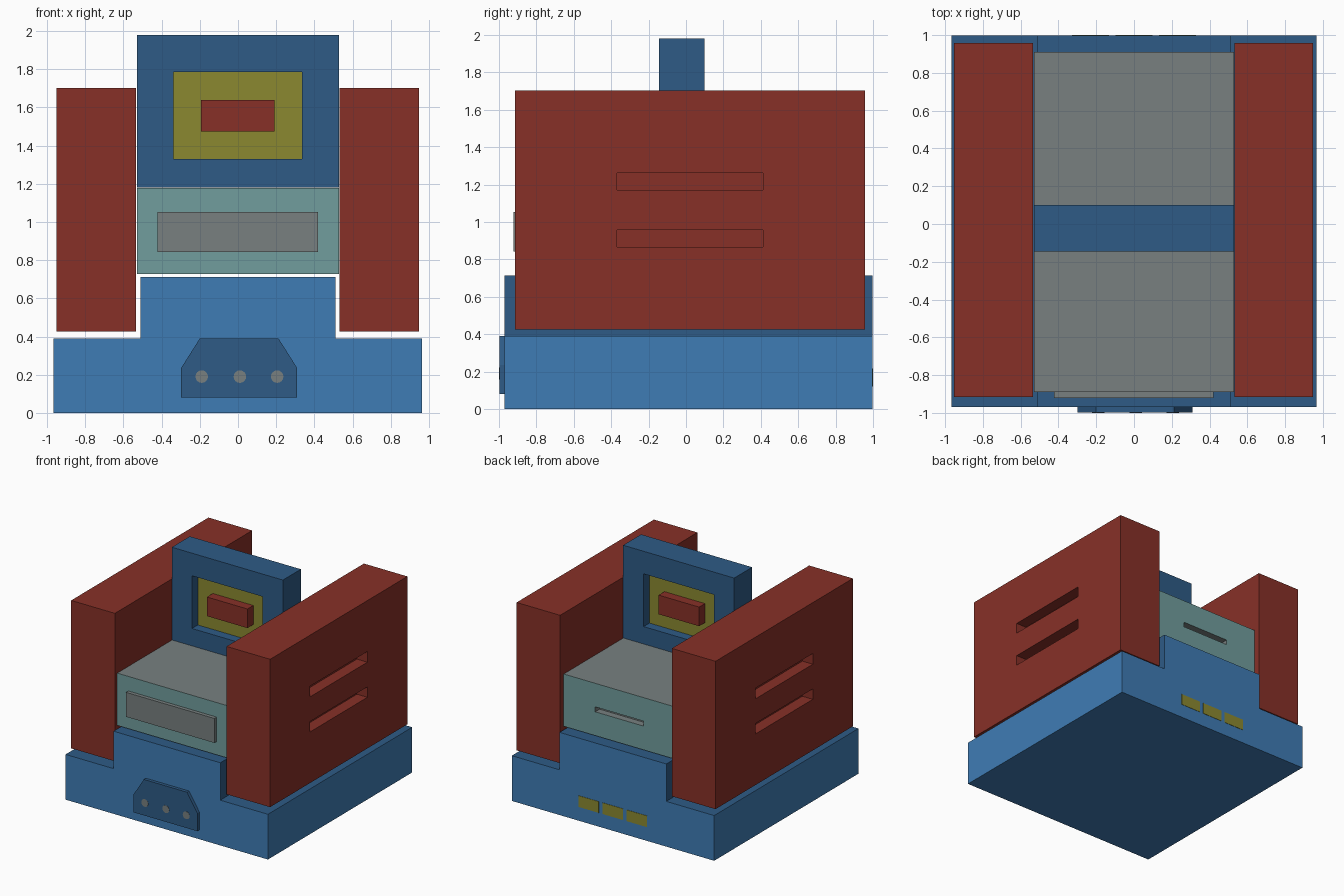
import bpy, bmesh, math
from mathutils import Vector

if "Cube" in bpy.data.objects:
    bpy.data.objects.remove(bpy.data.objects["Cube"])


def mat(name, hexcol):
    lin = []
    for i in (0, 2, 4):
        c = int(hexcol[i:i + 2], 16) / 255
        lin.append(c / 12.92 if c <= 0.04045 else ((c + 0.055) / 1.055) ** 2.4)
    m = bpy.data.materials.new(name)
    m.diffuse_color = (*lin, 1)
    m.use_nodes = True
    m.node_tree.nodes["Principled BSDF"].inputs["Base Color"].default_value = m.diffuse_color
    return m


RED = mat("dark red", "873027")
BLUE = mat("mid blue", "3f7cb5")
NAVY = mat("deep blue", "2e5b86")
TEAL = mat("grey teal", "719e9d")
GREY = mat("warm grey", "788080")
OLIVE = mat("olive", "8b8930")


def finish(name, bm, mats):
    bmesh.ops.recalc_face_normals(bm, faces=bm.faces)
    me = bpy.data.meshes.new(name)
    bm.to_mesh(me)
    bm.free()
    for m in mats:
        me.materials.append(m)
    ob = bpy.data.objects.new(name, me)
    bpy.context.collection.objects.link(ob)
    return ob


def box_bm(x, y, z):
    bm = bmesh.new()
    bmesh.ops.create_cube(bm, size=1)
    for v in bm.verts:
        v.co = [(a[0] + a[1]) / 2 + c * (a[1] - a[0]) for a, c in zip((x, y, z), v.co)]
    return bm


def box(name, x, y, z, m):
    return finish(name, box_bm(x, y, z), [m])


def slice_at(bm, axis, values):
    n = Vector((0, 0, 0))
    n[axis] = 1
    for val in values:
        bmesh.ops.bisect_plane(bm, geom=bm.verts[:] + bm.edges[:] + bm.faces[:],
                               plane_co=n * val, plane_no=n, dist=1e-5)


def recess(bm, normal, u, v, depth, wall=0, floor=0):
    """Push in the sliced rectangle facing normal; u, v = (axis, low, high)."""
    n = Vector(normal)
    bm.normal_update()
    hits = [f for f in bm.faces if f.normal.dot(n) > 0.9
            and all(lo < f.calc_center_median()[a] < hi for a, lo, hi in (u, v))]
    for f in hits:
        f.material_index = wall
    new = bmesh.ops.extrude_discrete_faces(bm, faces=hits)["faces"]
    for f in new:
        f.material_index = floor
        bmesh.ops.translate(bm, verts=f.verts[:], vec=-n * depth)


def prism(name, pts, y0, y1, mats):
    bm = bmesh.new()
    f = bm.faces.new([bm.verts.new((x, y0, z)) for x, z in pts])
    r = bmesh.ops.extrude_face_region(bm, geom=[f])
    bmesh.ops.translate(bm, vec=(0, y1 - y0, 0),
                        verts=[g for g in r["geom"] if isinstance(g, bmesh.types.BMVert)])
    return finish(name, bm, mats)


# stepped base: pale walls, deep blue step sides and tops
base = prism("base", [(-.967, 0), (.965, 0), (.965, .39), (.51, .39),
                      (.51, .713), (-.51, .713), (-.51, .39), (-.967, .39)],
             -.97, .997, [BLUE, NAVY])
for p in base.data.polygons:
    if p.normal.z > .5 or (abs(p.normal.x) > .5 and p.center.z > .39):
        p.material_index = 1

# front socket plate with three round studs
prism("front_plate", [(-.298, .08), (.31, .08), (.31, .235), (.212, .39),
                      (-.2, .39), (-.298, .235)], -.998, -.97, [NAVY])
for i, cx in enumerate((-.19, .01, .205)):
    ring = [(cx + .033 * math.cos(a * math.pi / 8), .19 + .033 * math.sin(a * math.pi / 8))
            for a in range(16)]
    prism(f"front_stud_{i + 1}", ring, -1, -.996, [GREY])

# three small plates on the back of the base
for i, cx in enumerate((-.23, 0, .23)):
    box(f"back_plate_{i + 1}", (cx - .097, cx + .097), (.994, 1), (.12, .217), OLIVE)

# seat block: grey top, slot in the back
bm = box_bm((-.53, .53), (-.89, .91), (.727, 1.178))
bm.normal_update()
for f in bm.faces:
    f.material_index = 1 if f.normal.z > .5 else 0
slice_at(bm, 0, (-.23, .23))
slice_at(bm, 2, (.932, .975))
recess(bm, (0, 1, 0), (0, -.23, .23), (2, .932, .975), .06, 1, 1)
finish("seat", bm, [TEAL, GREY])
box("seat_front_panel", (-.423, .42), (-.922, -.889), (.842, 1.053), GREY)

# upright panel with an olive recess on both faces
bm = box_bm((-.53, .53), (-.145, .1), (1.18, 1.98))
slice_at(bm, 0, (-.338, .335))
slice_at(bm, 2, (1.33, 1.785))
for s in (-1, 1):
    recess(bm, (0, s, 0), (0, -.338, .335), (2, 1.33, 1.785), .08, 0, 1)
finish("upright_panel", bm, [NAVY, OLIVE])
box("panel_front_block", (-.195, .192), (-.145, -.064), (1.475, 1.64), RED)
box("panel_back_block", (-.195, .192), (.019, .1), (1.475, 1.64), RED)

# side walls with two slots on each outer face
for name, s, x in (("left_wall", -1, (-.952, -.535)), ("right_wall", 1, (.532, .947))):
    bm = box_bm(x, (-.915, .957), (.426, 1.702))
    slots = ((.867, .957), (1.17, 1.262))
    slice_at(bm, 1, (-.37, .412))
    slice_at(bm, 2, slots[0] + slots[1])
    for lo, hi in slots:
        recess(bm, (s, 0, 0), (1, -.37, .412), (2, lo, hi), .1)
    finish(name, bm, [RED])
